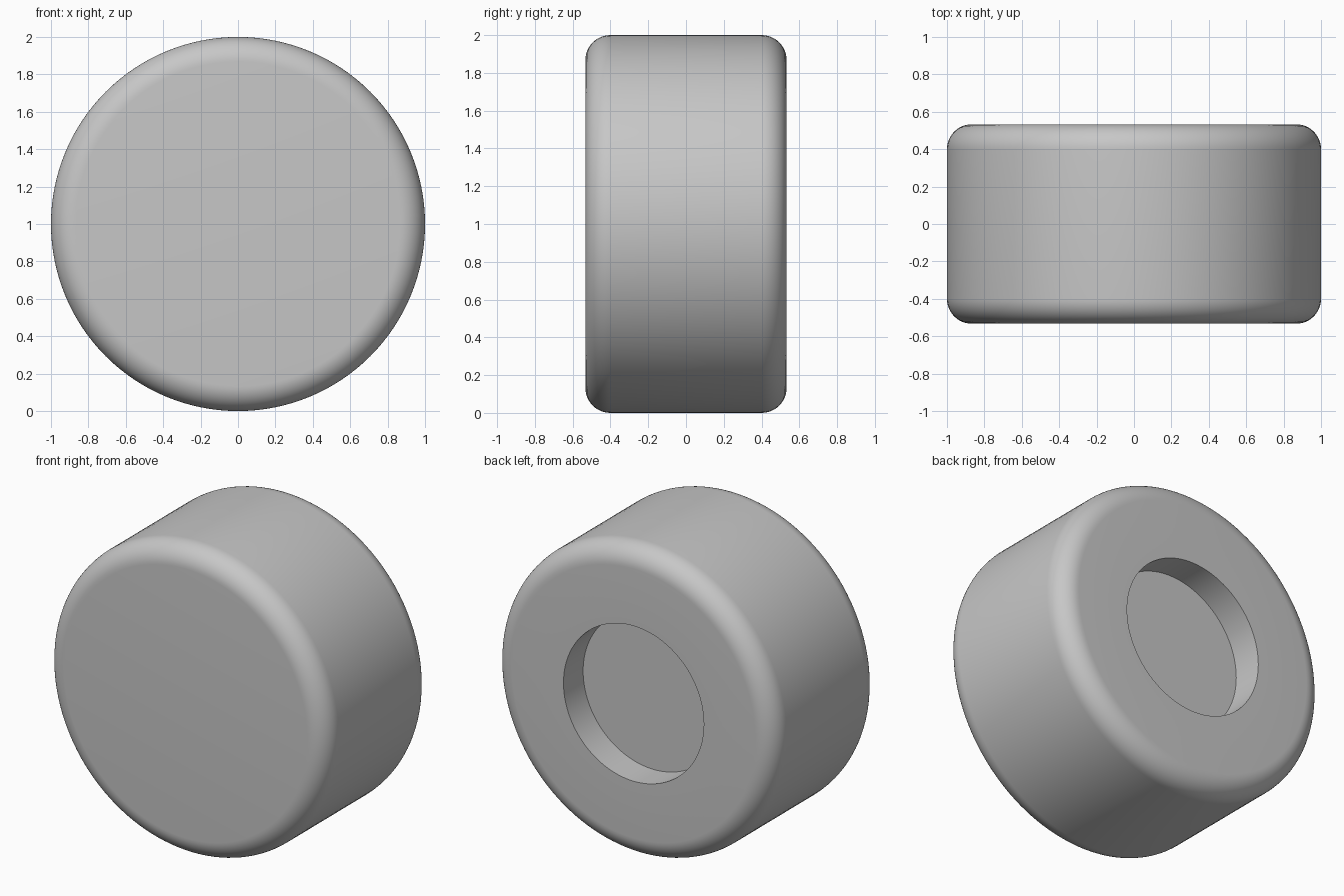
import bpy, bmesh
from math import pi, sin, cos, radians

cube = bpy.data.objects.get("Cube")
if cube:
    bpy.data.objects.remove(cube, do_unlink=True)

RADIUS, HALF_DEPTH, ROUND = 1.0, 0.533, 0.133
HOLE_RADIUS, HOLE_DEPTH = 0.5, 0.2
SEGMENTS, ROUND_STEPS = 128, 12

# Plain grey material
grey = bpy.data.materials.new("plain_grey")
grey.use_nodes = True
colour = (0.57, 0.57, 0.57, 1)
grey.diffuse_color = colour
shader = grey.node_tree.nodes["Principled BSDF"]
shader.inputs["Base Color"].default_value = colour
shader.inputs["Roughness"].default_value = 0.6


def rounded_corner(side, start):
    """Quarter arc of (radius, y) points on the front (-1) or back (1) rim."""
    points = []
    for i in range(ROUND_STEPS + 1):
        a = start + pi / 2 * i / ROUND_STEPS
        points.append((RADIUS - ROUND + ROUND * cos(a),
                       side * (HALF_DEPTH - ROUND) + ROUND * sin(a)))
    return points


# Half section: front centre, both rounded rims, then the back recess
floor_y = HALF_DEPTH - HOLE_DEPTH
profile = [(0, -HALF_DEPTH)]
profile += rounded_corner(-1, -pi / 2) + rounded_corner(1, 0)
profile += [(HOLE_RADIUS, HALF_DEPTH), (HOLE_RADIUS, floor_y), (0, floor_y)]

# Revolve the section about the y axis
bm = bmesh.new()
verts = [bm.verts.new((r, y, RADIUS)) for r, y in profile]
edges = [bm.edges.new(pair) for pair in zip(verts, verts[1:])]
bmesh.ops.spin(bm, geom=verts + edges, cent=(0, 0, RADIUS), axis=(0, 1, 0),
               angle=2 * pi, steps=SEGMENTS)
bmesh.ops.remove_doubles(bm, verts=bm.verts, dist=0.0005)
bmesh.ops.recalc_face_normals(bm, faces=bm.faces)

mesh = bpy.data.meshes.new("round_knob")
bm.to_mesh(mesh)
bm.free()
mesh.materials.append(grey)
knob = bpy.data.objects.new("round_knob", mesh)
bpy.context.collection.objects.link(knob)

# Smooth rims, crisp recess edges
bpy.ops.object.select_all(action="DESELECT")
knob.select_set(True)
bpy.context.view_layer.objects.active = knob
bpy.ops.object.shade_smooth_by_angle(angle=radians(30))
